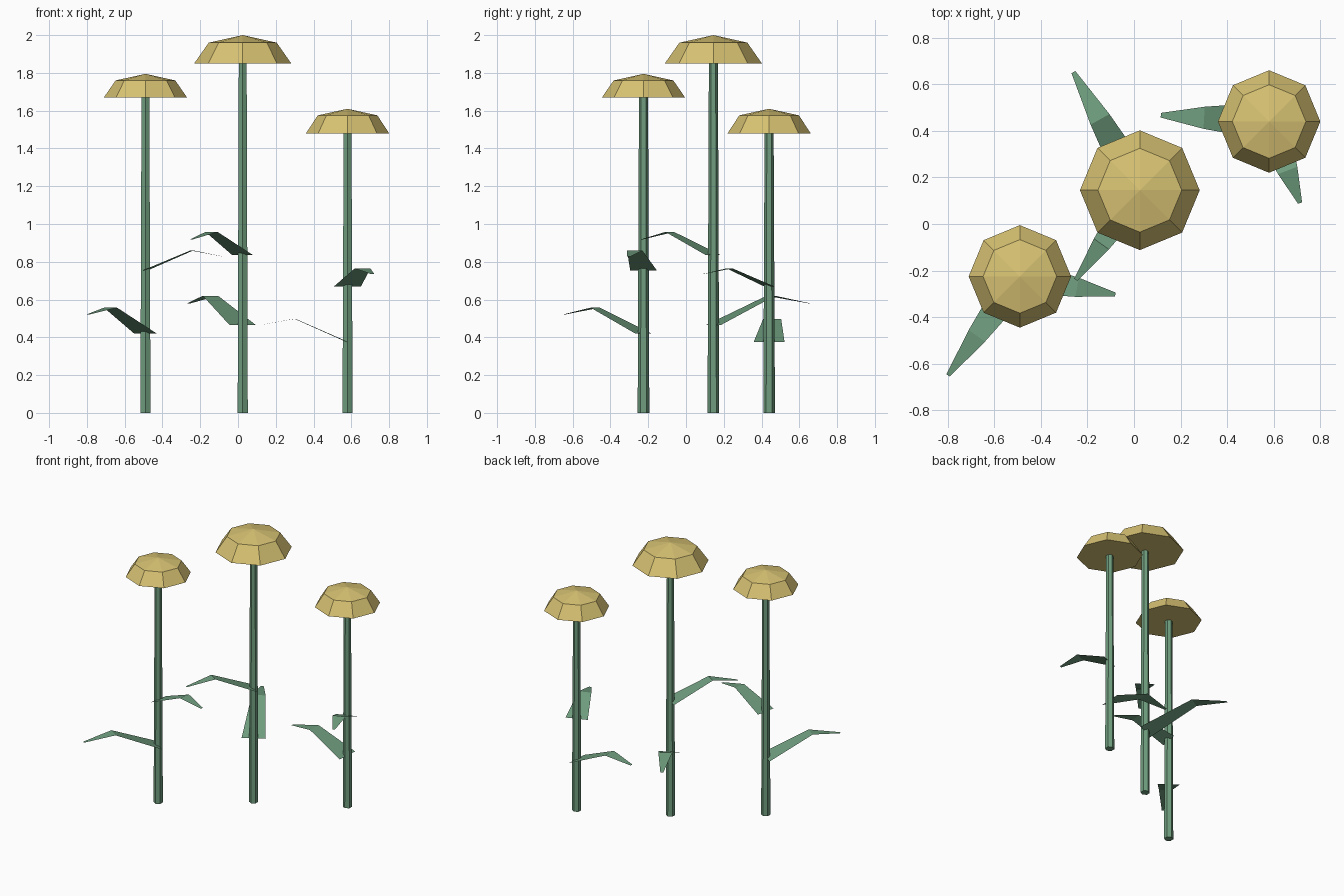
import bpy
import bmesh
from math import pi
from mathutils import Matrix, Vector

cube = bpy.data.objects.get("Cube")
if cube:
    bpy.data.objects.remove(cube, do_unlink=True)


def material(name, rgb):
    mat = bpy.data.materials.new(name)
    colour = (*rgb, 1)
    mat.diffuse_color = colour
    mat.use_nodes = True
    bsdf = mat.node_tree.nodes["Principled BSDF"]
    bsdf.inputs["Base Color"].default_value = colour
    bsdf.inputs["Roughness"].default_value = 0.9
    return mat


YELLOW = material("petal yellow", (0.68, 0.54, 0.17))
GREEN = material("leaf green", (0.16, 0.34, 0.21))


def add_object(name, bm, mat):
    mesh = bpy.data.meshes.new(name)
    bm.to_mesh(mesh)
    bm.free()
    mesh.materials.append(mat)
    obj = bpy.data.objects.new(name, mesh)
    bpy.context.collection.objects.link(obj)
    return obj


def frustum(bm, x, y, low, high, r_low, r_high, sides, turn=0.0, caps=True):
    place = Matrix.Translation((x, y, (low + high) / 2)) @ Matrix.Rotation(turn, 4, "Z")
    bmesh.ops.create_cone(bm, cap_ends=caps, segments=sides, radius1=r_low,
                          radius2=r_high, depth=high - low, matrix=place)


# Six-sided tapering stem
def stem(name, x, y, height):
    bm = bmesh.new()
    frustum(bm, x, y, 0, height, 0.031, 0.024, 6)
    add_object(name, bm, GREEN)


# Faceted dome with a flat underside
def flower_head(name, x, y, rim, shoulder, top, radius, inner):
    bm = bmesh.new()
    base = Vector((x, y, 0))
    rings = []
    for r, z in ((radius, rim), (inner, shoulder)):
        rings.append([bm.verts.new(base + Matrix.Rotation(i * pi / 4, 3, "Z") @ Vector((r, 0, z)))
                      for i in range(8)])
    tip = bm.verts.new((x, y, top))
    lower, upper = rings
    for i in range(8):
        j = (i + 1) % 8
        bm.faces.new((lower[i], lower[j], upper[j], upper[i]))
        bm.faces.new((upper[i], upper[j], tip))
    bm.faces.new(lower[::-1])
    add_object(name, bm, YELLOW)


# Thin leaf blade: rises from the stem, bends, then droops to a narrow tip
def leaf(name, x, y, tip_x, tip_y, z_base, z_bend, z_tip, width):
    start, end = Vector((x, y, 0)), Vector((tip_x, tip_y, 0))
    side = (end - start).normalized().cross(Vector((0, 0, 1)))
    bm = bmesh.new()
    rows = []
    for along, z, scale in ((0, z_base, 1), (0.6, z_bend, 0.58), (1, z_tip, 0.12)):
        mid = start.lerp(end, along) + Vector((0, 0, z))
        offset = side * width * scale / 2
        rows.append((bm.verts.new(mid - offset), bm.verts.new(mid + offset)))
    for a, b in zip(rows, rows[1:]):
        bm.faces.new((a[0], a[1], b[1], b[0]))
    add_object(name, bm, GREEN)


# Each plant: centre, head (rim, shoulder, top, radius, inner radius), two leaves
plants = {
    "tall": (0.025, 0.145, (1.85, 1.96, 2.0, 0.257, 0.18),
             ((-0.25, -0.24, 0.835, 0.958, 0.917, 0.136),
              (-0.26, 0.652, 0.465, 0.62, 0.58, 0.16))),
    "middle": (-0.49, -0.225, (1.67, 1.76, 1.795, 0.22, 0.158),
               ((-0.798, -0.65, 0.42, 0.557, 0.52, 0.148),
                (-0.08, -0.303, 0.755, 0.86, 0.828, 0.143))),
    "short": (0.58, 0.44, (1.48, 1.575, 1.61, 0.22, 0.158),
              ((0.115, 0.467, 0.375, 0.498, 0.465, 0.164),
               (0.713, 0.09, 0.67, 0.765, 0.735, 0.153))),
}

for label, (x, y, head, leaves) in plants.items():
    stem(label + " stem", x, y, head[0])
    flower_head(label + " flower head", x, y, *head)
    for side_name, data in zip(("first", "second"), leaves):
        leaf(f"{label} {side_name} leaf", x, y, *data)
